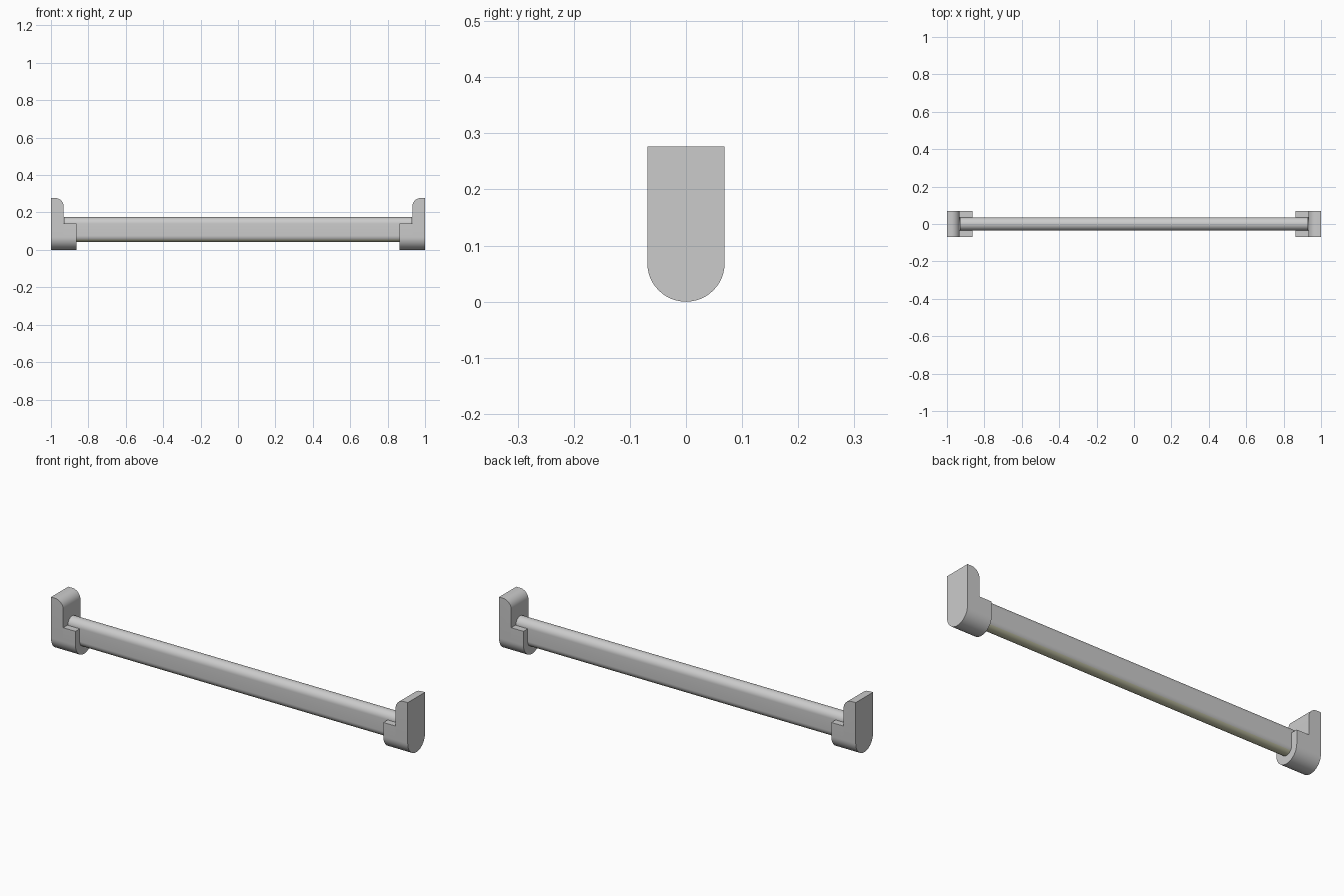
import bpy, bmesh, math

cube = bpy.data.objects.get("Cube")
if cube:
    bpy.data.objects.remove(cube, do_unlink=True)


def material(name, color):
    m = bpy.data.materials.new(name)
    m.use_nodes = True
    m.diffuse_color = color
    m.node_tree.nodes["Principled BSDF"].inputs["Base Color"].default_value = color
    return m


metal = material("grey_metal", (0.6, 0.6, 0.6, 1))
cream = material("cream_diffuser", (0.6, 0.6, 0.42, 1))


def arc(cx, cz, r, start, end, steps=24):
    return [(cx + r * math.cos(math.radians(start + (end - start) * i / steps)),
             cz + r * math.sin(math.radians(start + (end - start) * i / steps)))
            for i in range(steps + 1)]


def extrude_x(name, profile, x0, x1, mat):
    """Extrude a closed (y, z) profile along x."""
    bm = bmesh.new()
    face = bm.faces.new([bm.verts.new((x0, y, z)) for y, z in profile])
    moved = bmesh.ops.extrude_face_region(bm, geom=[face])["geom"]
    bmesh.ops.translate(bm, vec=(x1 - x0, 0, 0),
                        verts=[v for v in moved if isinstance(v, bmesh.types.BMVert)])
    bmesh.ops.recalc_face_normals(bm, faces=bm.faces)
    mesh = bpy.data.meshes.new(name)
    bm.to_mesh(mesh)
    bm.free()
    obj = bpy.data.objects.new(name, mesh)
    bpy.context.collection.objects.link(obj)
    mesh.materials.append(mat)
    return obj


def smooth(obj):
    bpy.ops.object.select_all(action="DESELECT")
    obj.select_set(True)
    bpy.context.view_layer.objects.active = obj
    bpy.ops.object.shade_smooth_by_angle(angle=math.radians(30))


R = 0.069      # bracket half width
r = 0.035      # rail half width
low, high = 0.076, 0.14

# Rail with a rounded top and a rounded lower diffuser
rail = extrude_x("rail", arc(0, high, r, 0, 180) + arc(0, low, r, 180, 360), -0.93, 0.93, metal)
rail.data.materials.append(cream)
for p in rail.data.polygons:
    if p.normal.z < -0.6:
        p.material_index = 1
smooth(rail)

# End brackets: a wall plate and an open cradle under the rail
for side, label in ((1, "left"), (-1, "right")):
    plate = extrude_x(label + "_wall_plate", arc(0, R, R, 180, 360) + [(R, 0.277), (-R, 0.277)],
                      side * 0.932, side, metal)
    bm = bmesh.new()
    bm.from_mesh(plate.data)
    corner = [e for e in bm.edges
              if all(v.co.z > 0.27 and abs(v.co.x) < 0.95 for v in e.verts)]
    bmesh.ops.bevel(bm, geom=corner, offset=0.045, segments=10, profile=0.5, affect="EDGES")
    bm.to_mesh(plate.data)
    bm.free()
    smooth(plate)

    cradle = extrude_x(label + "_cradle",
                       arc(0, R, R, 180, 360) + [(R, high), (r, high)]
                       + arc(0, low, r, 0, -180) + [(-r, high), (-R, high)],
                       side * 0.863, side * 0.932, metal)
    smooth(cradle)
